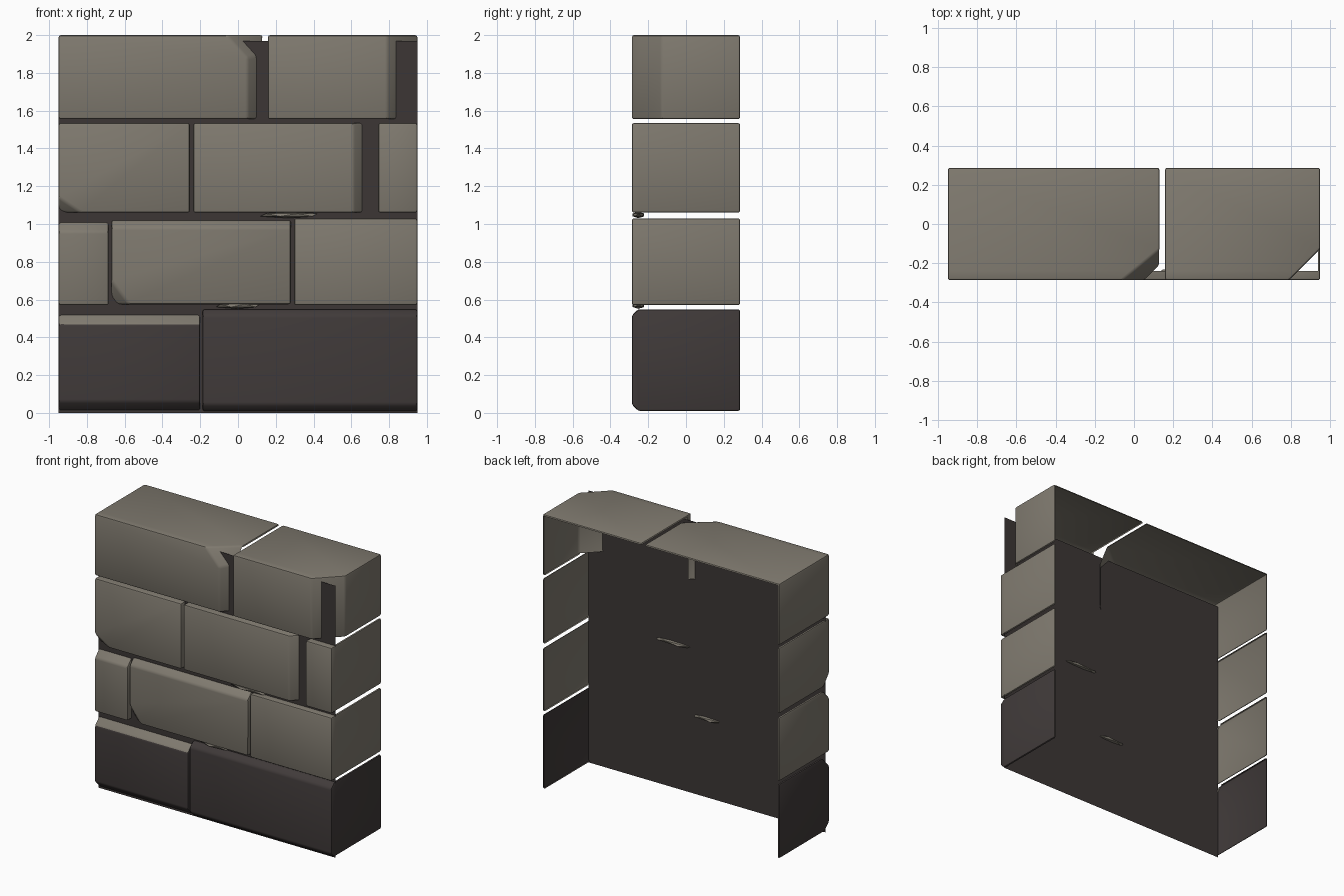
import bpy, bmesh, math
from mathutils import Vector

if "Cube" in bpy.data.objects:
    bpy.data.objects.remove(bpy.data.objects["Cube"])

FRONT, PANEL, BACK, SIDE = -0.287, -0.24, 0.287, 0.95


def material(name, rgb):
    m = bpy.data.materials.new(name)
    m.use_nodes = True
    m.diffuse_color = (*rgb, 1)
    m.node_tree.nodes["Principled BSDF"].inputs["Base Color"].default_value = (*rgb, 1)
    return m


stone = material("warm grey stone", (0.215, 0.195, 0.16))
dark = material("dark stone", (0.052, 0.043, 0.042))
mortar = material("dark mortar", (0.045, 0.037, 0.036))


def finish(name, bm, mats):
    mesh = bpy.data.meshes.new(name)
    bm.to_mesh(mesh)
    bm.free()
    for m in mats:
        mesh.materials.append(m)
    ob = bpy.data.objects.new(name, mesh)
    bpy.context.collection.objects.link(ob)
    bpy.ops.object.select_all(action='DESELECT')
    ob.select_set(True)
    bpy.context.view_layer.objects.active = ob
    bpy.ops.object.shade_smooth_by_angle(angle=math.radians(35))
    return ob


def cut(bm, point, normal, cap=True):
    """Slice the block by a plane and, for a chip, drop and cap the outer part."""
    geom = bm.verts[:] + bm.edges[:] + bm.faces[:]
    res = bmesh.ops.bisect_plane(bm, geom=geom, plane_co=point, plane_no=normal, clear_outer=cap)
    if cap:
        edges = [e for e in res["geom_cut"] if isinstance(e, bmesh.types.BMEdge)]
        bmesh.ops.contextual_create(bm, geom=edges)


def brick(name, x0, x1, z0, z1, chips=(), mats=(stone,), crown=False):
    """Hollow rounded block: front relief, plus its outer wall side and optional top."""
    bm = bmesh.new()
    bmesh.ops.create_cube(bm, size=1)
    for v in bm.verts:
        v.co = ((x0 + x1) / 2 + v.co.x * (x1 - x0), v.co.y * (BACK - FRONT),
                (z0 + z1) / 2 + v.co.z * (z1 - z0))
    for x, z, normal in chips:
        cut(bm, (x, FRONT, z), Vector(normal).normalized())
    bmesh.ops.bevel(bm, geom=bm.edges[:], offset=0.012, segments=2, profile=0.5,
                    affect='EDGES', clamp_overlap=True)
    bmesh.ops.recalc_face_normals(bm, faces=bm.faces[:])
    cut(bm, (0, PANEL, 0), (0, 1, 0), cap=False)
    bm.normal_update()
    # Behind the panel only the outward faces of the wall remain
    hidden = []
    for f in bm.faces:
        n, c = f.normal, f.calc_center_median()
        outer = (x1 >= SIDE and n.x > 0.3) or (x0 <= -SIDE and n.x < -0.3)
        chip = crown and n.y < -0.3
        if c.y > PANEL and not (outer or chip or (crown and n.z > 0.3)):
            hidden.append(f)
        # A worn upper edge takes the second colour
        if len(mats) > 1 and n.z > 0.5 and n.y < -0.5:
            f.material_index = 1
    bmesh.ops.delete(bm, geom=hidden, context='FACES')
    return finish(name, bm, mats)


def sliver(name, x, z, half_width, mat):
    """Thin flake of stone under a brick."""
    bm = bmesh.new()
    bmesh.ops.create_icosphere(bm, subdivisions=1, radius=1)
    for v in bm.verts:
        v.co = (x + v.co.x * half_width, -0.252 + v.co.y * 0.036, z + v.co.z * 0.017)
    finish(name, bm, (mat,))


# Mortar panel behind the bricks
bm = bmesh.new()
corners = [(-SIDE, 0), (SIDE, 0), (SIDE, 1.97), (-SIDE, 1.97)]
bm.faces.new([bm.verts.new((x, PANEL, z)) for x, z in corners])
finish("mortar_panel", bm, (mortar,))

# Chamfer directions
UP, DOWN, RIGHT = (0, -1, 1), (0, -1, -1), (1, -1, 0)

# Top course
brick("top_left_brick", -SIDE, 0.13, 1.555, 2.0,
      [(0.05, 1.7, RIGHT), (-0.06, 2.0, (0.55, -0.67, 0.5))], crown=True)
brick("top_right_brick", 0.158, SIDE, 1.555, 2.0, [(0.79, 1.7, RIGHT)], crown=True)

# Third course
brick("third_left_brick", -SIDE, -0.255, 1.06, 1.535, [(-SIDE, 1.14, (-0.55, -1, -0.83))])
brick("third_middle_brick", -0.237, 0.67, 1.06, 1.535, [(0.61, 1.3, RIGHT)])
brick("third_right_brick", 0.742, SIDE, 1.06, 1.535)

# Second course
brick("second_left_brick", -SIDE, -0.685, 0.57, 1.03, [(-0.8, 0.96, UP)])
brick("second_middle_brick", -0.67, 0.28, 0.575, 1.02,
      [(0, 0.98, UP), (-0.67, 0.7, (-0.8, -1, -0.6))])
brick("second_right_brick", 0.297, SIDE, 0.57, 1.03)

# Dark base course
brick("base_left_brick", -SIDE, -0.2, 0.01, 0.548,
      [(-0.5, 0.47, UP), (-0.5, 0.06, DOWN)], mats=(dark, stone))
brick("base_right_brick", -0.188, SIDE, 0.01, 0.548,
      [(0.5, 0.515, UP), (0.5, 0.045, DOWN)], mats=(dark,))

# Flakes under the middle bricks
sliver("third_flake", 0.27, 1.048, 0.17, stone)
sliver("second_flake", 0.0, 0.568, 0.13, stone)
